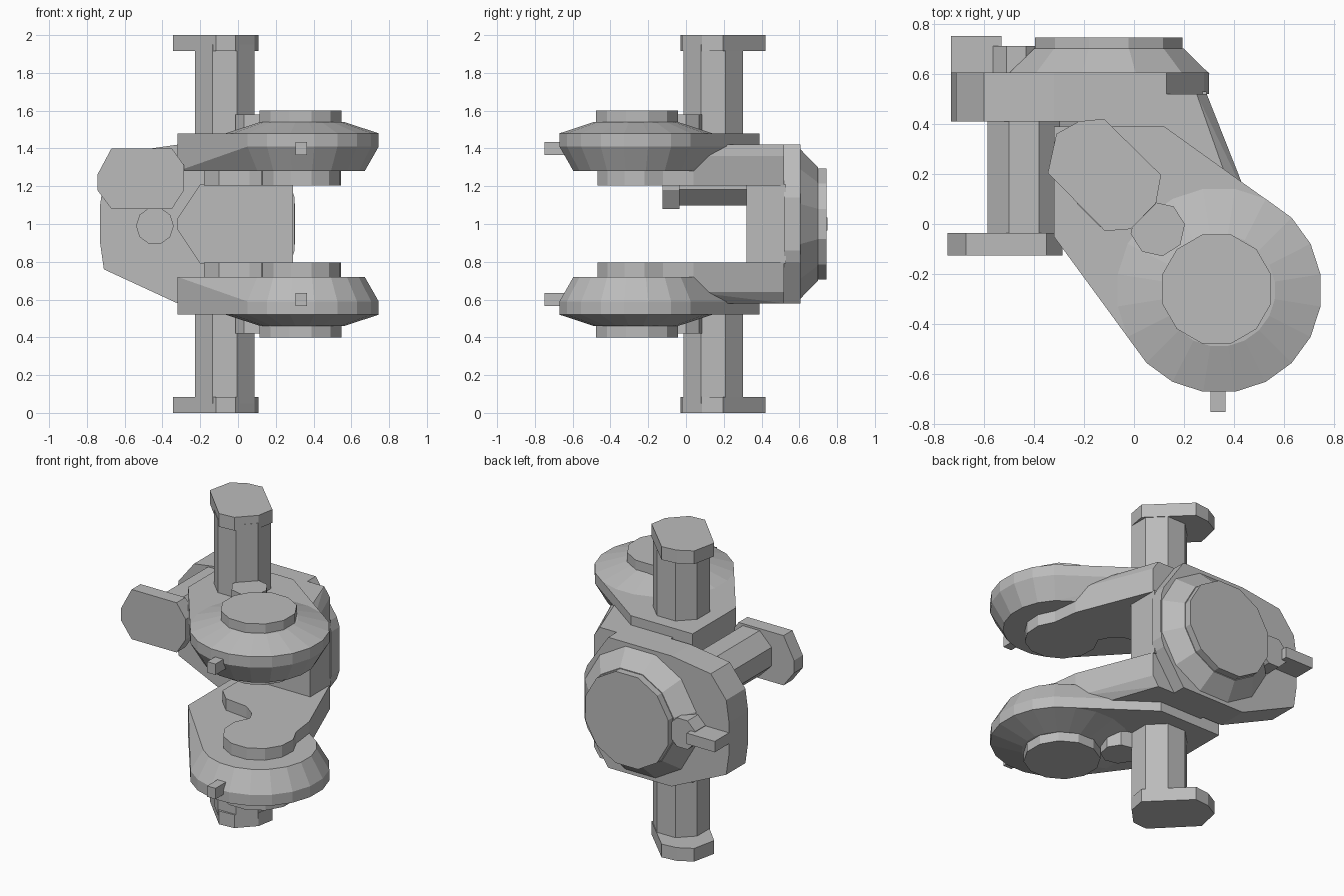
import bpy, bmesh
from math import cos, sin, radians
from mathutils import Vector

old = bpy.data.objects.get("Cube")
if old:
    bpy.data.objects.remove(old)

grey = bpy.data.materials.new("plain grey")
grey.use_nodes = True
grey.diffuse_color = (0.5, 0.5, 0.5, 1)
grey.node_tree.nodes["Principled BSDF"].inputs["Base Color"].default_value = (0.5, 0.5, 0.5, 1)

MID = 1.0  # height of the horizontal symmetry plane


def place(p, level, axis):
    """Point of a flat outline set at a level along z or y."""
    v = (p[0], p[1], level) if axis == "z" else (p[0], level, p[1])
    return Vector(v) - Vector((0, 0, MID))


def finish(name, bm, mirror):
    bmesh.ops.recalc_face_normals(bm, faces=bm.faces)
    mesh = bpy.data.meshes.new(name)
    bm.to_mesh(mesh)
    bm.free()
    mesh.materials.append(grey)
    obj = bpy.data.objects.new(name, mesh)
    obj.location.z = MID
    bpy.context.collection.objects.link(obj)
    if mirror:
        mod = obj.modifiers.new("upper and lower", "MIRROR")
        mod.use_axis = (False, False, True)
        mod.use_mirror_merge = False
    return obj


def hull(name, rings, axis="z", mirror=False):
    """Convex solid around outlines at several levels."""
    bm = bmesh.new()
    for pts, level in rings:
        for p in pts:
            bm.verts.new(place(p, level, axis))
    res = bmesh.ops.convex_hull(bm, input=bm.verts)
    spare = {g for g in res["geom_interior"] + res["geom_unused"]
             if isinstance(g, bmesh.types.BMVert)}
    bmesh.ops.delete(bm, geom=list(spare), context="VERTS")
    bmesh.ops.dissolve_limit(bm, angle_limit=radians(1), verts=bm.verts, edges=bm.edges)
    return finish(name, bm, mirror)


def prism(name, pts, low, high, axis="z", mirror=False):
    """Straight extrusion of any outline."""
    bm = bmesh.new()
    a = [bm.verts.new(place(p, low, axis)) for p in pts]
    b = [bm.verts.new(place(p, high, axis)) for p in pts]
    bm.faces.new(a)
    bm.faces.new(b)
    for i in range(len(a)):
        j = (i + 1) % len(a)
        bm.faces.new((a[i], a[j], b[j], b[i]))
    return finish(name, bm, mirror)


def arc(c, r, start, sweep, steps):
    angles = [radians(start + sweep * i / steps) for i in range(steps + 1)]
    return [(c[0] + r * cos(t), c[1] + r * sin(t)) for t in angles]


def ring(c, r, n, start=0):
    return arc(c, r, start, 360, n)[:-1]


def box(x0, x1, y0, y1):
    return [(x0, y0), (x1, y0), (x1, y1), (x0, y1)]


# Upper and lower housings
hub = (0.34, -0.265)
tail = [(0.12, 0.39), (-0.32, 0.39), (-0.32, -0.05)]
low_tail = [(0.05, 0.34), (-0.32, 0.39), (-0.32, -0.05)]
rim = arc(hub, 0.41, -135, 180, 10) + tail
hull("housing", [(arc(hub, 0.335, -135, 180, 10) + low_tail, 1.28),
                 (rim, 1.41), (rim, 1.48)], mirror=True)
hull("housing_cone", [(ring(hub, 0.41, 20, 9), 1.48),
                      (ring(hub, 0.225, 20, 9), 1.54)], mirror=True)
prism("housing_cap", ring((0.33, -0.26), 0.225, 12, 15), 1.5, 1.6, mirror=True)
prism("small_boss", ring((0.095, -0.02), 0.11, 8, 10), 1.46, 1.58, mirror=True)
prism("front_tab", box(0.305, 0.365, -0.75, -0.6), 1.365, 1.435, mirror=True)

# Inner pads joining the housings to the arms
pad = arc((0.335, -0.26), 0.215, 140, 260, 9)
pad += [(0.48, 0.04), (0.29, 0.52), (-0.18, 0.52), (-0.18, 0.1),
        (-0.1, 0.02), (0.06, 0.0), (0.14, -0.06)]
prism("inner_pad", pad, 1.205, 1.3, mirror=True)
arm = [(0.29, 0.52), (0.48, 0.04), (0.1, 0.04), (-0.18, 0.12), (-0.18, 0.52)]
arm_top = [(0.25, 0.52), (0.42, 0.04)] + arm[2:]
hull("arm", [(arm, 1.205), (arm, 1.36), (arm_top, 1.42)], mirror=True)

# Vertical masts with elongated heads
prism("mast", ring((-0.07, 0.145), 0.17, 8, 22.5), 1.4, 1.95, mirror=True)
head = [(-0.344, 0.204), (-0.31, 0.36), (-0.22, 0.41), (-0.12, 0.42),
        (0.108, 0.196), (0.088, 0.084), (-0.012, -0.02), (-0.116, -0.028)]
prism("mast_head", head, 1.915, 2.0, mirror=True)

# Rear body and web between the arms
body = [(-0.73, 0.9), (-0.71, 0.76), (-0.32, 0.58), (0.13, 0.58), (0.28, 0.8),
        (0.3, 0.86), (0.3, 1.14), (0.28, 1.2), (0.13, 1.42), (-0.32, 1.42),
        (-0.6, 1.38), (-0.71, 1.24), (-0.73, 1.1)]
front_body = [(min(x, 0.21), z) for x, z in body]
hull("rear_body", [(front_body, 0.41), (front_body, 0.55)], "y")
hull("rear_plate", [(body, 0.52), (body, 0.605)], "y")
web = [(-0.32, 0.97), (-0.2, 0.79), (0.29, 0.79), (0.29, 1.21), (-0.2, 1.21), (-0.32, 1.03)]
prism("web", web, 0.32, 0.53, "y")

# Rear cone, cap, boss and tab
rear = (-0.1, 1.0)
hull("rear_cone", [(ring(rear, 0.415, 12, 15), 0.6), (ring(rear, 0.31, 12, 15), 0.7)], "y")
prism("rear_cap", ring(rear, 0.305, 12, 15), 0.69, 0.745, "y")
prism("rear_boss", ring((-0.47, 1.0), 0.1, 8, 22.5), 0.58, 0.71, "y")
prism("rear_tab", box(-0.73, -0.53, 0.965, 1.035), 0.6, 0.75, "y")
prism("front_boss", ring((-0.44, 0.99), 0.1, 10), 0.33, 0.45, "y")

# Horizontal mast with elongated head
prism("side_mast", ring((-0.44, 1.242), 0.157, 8, 22.5), -0.08, 0.45, "y")
side_head = [(-0.745, 1.18), (-0.67, 1.08), (-0.35, 1.08), (-0.285, 1.18),
             (-0.285, 1.31), (-0.35, 1.4), (-0.67, 1.4), (-0.745, 1.26)]
prism("side_mast_head", side_head, -0.125, -0.035, "y")
